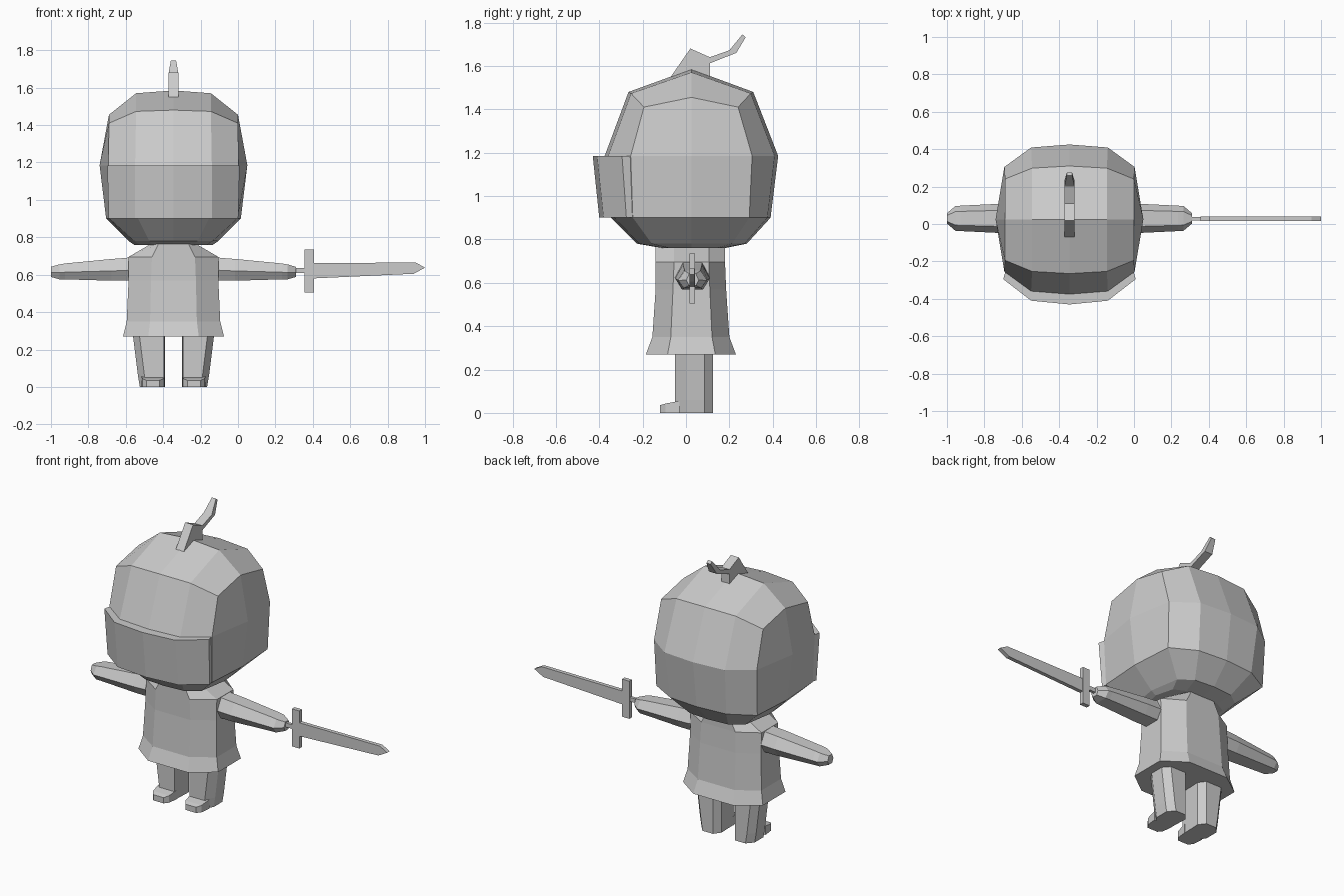
import bpy, bmesh
from mathutils import Vector

if "Cube" in bpy.data.objects:
    bpy.data.objects.remove(bpy.data.objects["Cube"])

CX, CY = -0.345, 0.025      # body axis

grey = bpy.data.materials.new("plain_grey")
grey.use_nodes = True
grey.diffuse_color = (0.6, 0.6, 0.6, 1)
grey.node_tree.nodes["Principled BSDF"].inputs["Base Color"].default_value = (0.6, 0.6, 0.6, 1)


def finish(name, bm):
    bmesh.ops.remove_doubles(bm, verts=bm.verts, dist=0.0005)
    bmesh.ops.recalc_face_normals(bm, faces=bm.faces)
    mesh = bpy.data.meshes.new(name)
    bm.to_mesh(mesh)
    bm.free()
    mesh.materials.append(grey)
    ob = bpy.data.objects.new(name, mesh)
    bpy.context.collection.objects.link(ob)
    return ob


def loft(bm, rings, start=True, end=True):
    """Skin a list of equal rings of points; return the vertex rings."""
    vs = [[bm.verts.new(p) for p in r] for r in rings]
    n = len(vs[0])
    for a, b in zip(vs, vs[1:]):
        for i in range(n):
            bm.faces.new((a[i], a[(i + 1) % n], b[(i + 1) % n], b[i]))
    if start:
        bm.faces.new(vs[0])
    if end:
        bm.faces.new(vs[-1])
    return vs


def slab(name, outline, place, half):
    """Flat outline given thickness; half may vary from point to point."""
    bm = bmesh.new()
    loft(bm, [[place(p, s * half(p)) for p in outline] for s in (-1, 1)])
    return finish(name, bm)


# Head: rounded box of twelve-sided rings, closed by a ridge on top
def head_ring(side, edge, mid, front, back, z, drop=0.0, side_z=None, depth=0.73):
    def y(target, k):
        return CY + (target - CY) * k
    zs = z if side_z is None else side_z
    low, sub = z - drop, z - drop * 0.1
    row = [(-edge, depth, low), (-mid, 0.96, sub), (0, 1, z),
           (mid, 0.96, sub), (edge, depth, low)]
    pts = [(CX + x, y(front, k), h) for x, k, h in row]
    pts.append((CX + side, CY, zs))
    pts += [(CX + x, y(back, k), h) for x, k, h in reversed(row)]
    pts.append((CX - side, CY, zs))
    return pts


bm = bmesh.new()
rings = loft(bm, [
    head_ring(0.21, 0.18, 0.11, -0.11, 0.18, 0.76),
    head_ring(0.24, 0.21, 0.13, -0.225, 0.28, 0.78),
    head_ring(0.36, 0.342, 0.19, -0.345, 0.39, 0.90),
    head_ring(0.395, 0.348, 0.205, -0.375, 0.425, 1.185, depth=0.70),
    head_ring(0.345, 0.345, 0.20, -0.265, 0.31, 1.48, drop=0.07, side_z=1.455, depth=0.755),
], end=False)
rim = rings[-1]
ridge = [rim[11]] + [bm.verts.new((CX + x, CY, z))
                     for x, z in ((-0.2, 1.57), (0, 1.585), (0.2, 1.57))] + [rim[5]]
for i in range(4):
    for a, b in ((rim[i], rim[i + 1]), (rim[10 - i], rim[9 - i])):
        bm.faces.new(list(dict.fromkeys((a, b, ridge[i + 1], ridge[i]))))
finish("head", bm)


# Face guard: bent plate standing proud of the lower face
def guard_ring(z, grow, centre, corner, edge):
    xs = (-edge, -0.205, 0, 0.205, edge)
    fronts = (corner, centre + 0.02, centre, centre + 0.02, corner)
    outer = [(CX + x, y, z) for x, y in zip(xs, fronts)]
    inner = [(CX + x * 0.93, y + grow, z) for x, y in zip(xs, fronts)]
    return outer + inner[::-1]


bm = bmesh.new()
loft(bm, [guard_ring(0.90, 0.09, -0.40, -0.275, 0.346),
          guard_ring(1.185, 0.09, -0.43, -0.295, 0.354)])
finish("face_guard", bm)

# Crest: bent spike sweeping backwards
slab("crest",
     [(-0.07, 1.55), (0.02, 1.68), (0.11, 1.64), (0.20, 1.672), (0.26, 1.745),
      (0.275, 1.732), (0.232, 1.66), (0.11, 1.612), (0.11, 1.54)],
     lambda p, t: (CX + t, p[0], p[1]),
     lambda p: 0.014 if p[1] > 1.7 else 0.027)


# Tunic: eight-sided, flared hem and sloping shoulders
def tunic_ring(half, flat, front, back, side, z):
    q = [(-flat, front), (flat, front), (half, CY - side), (half, CY + side),
         (flat, back), (-flat, back), (-half, CY + side), (-half, CY - side)]
    return [(CX + x, y, z) for x, y in q]


bm = bmesh.new()
loft(bm, [
    tunic_ring(0.27, 0.135, -0.185, 0.23, 0.11, 0.27),
    tunic_ring(0.25, 0.125, -0.155, 0.20, 0.095, 0.35),
    tunic_ring(0.24, 0.12, -0.14, 0.185, 0.085, 0.57),
    tunic_ring(0.24, 0.115, -0.14, 0.18, 0.08, 0.695),
    tunic_ring(0.12, 0.08, -0.14, 0.18, 0.08, 0.765),
])
finish("tunic", bm)


# Arms: six-sided, tapering to a blunt hand
def arm_ring(s, x, wide, low, high):
    mid = low + (high - low) * 0.45
    q = [(-wide, mid), (-wide * 0.55, high), (wide * 0.55, high),
         (wide, mid), (wide * 0.6, low), (-wide * 0.6, low)]
    return [(CX + s * x, 0.03 + y, z) for y, z in q]


for s, side in ((1, "left"), (-1, "right")):
    bm = bmesh.new()
    loft(bm, [arm_ring(s, 0.11, 0.08, 0.58, 0.735),
              arm_ring(s, 0.25, 0.08, 0.568, 0.69),
              arm_ring(s, 0.33, 0.08, 0.568, 0.684),
              arm_ring(s, 0.58, 0.068, 0.575, 0.66),
              arm_ring(s, 0.61, 0.066, 0.575, 0.655),
              arm_ring(s, 0.655, 0.028, 0.588, 0.642)])
    finish(side + "_arm", bm)

    # Legs: flat inner side, slightly tapering down
    def leg_ring(outer, z):
        q = [(0.05, -0.05), (outer - 0.035, -0.05), (outer, 0.0), (outer, 0.085),
             (outer - 0.035, 0.125), (0.075, 0.125), (0.045, 0.085)]
        return [(CX + s * x, y, z) for x, y in q]

    bm = bmesh.new()
    loft(bm, [leg_ring(0.18, 0.0), leg_ring(0.19, 0.06), leg_ring(0.22, 0.30)])
    finish(side + "_leg", bm)

    # Feet: low toe wedge in front of the leg
    def toe_ring(y, x0, x1, top):
        return [(CX + s * x, y, z) for x, z in
                ((x0, 0), (x1, 0), (x1, top), (x0, top))]

    bm = bmesh.new()
    loft(bm, [toe_ring(-0.12, 0.075, 0.145, 0.035),
              toe_ring(-0.095, 0.055, 0.165, 0.043),
              toe_ring(-0.03, 0.047, 0.172, 0.055)])
    finish(side + "_foot", bm)

# Sword: flat grip, cross guard and pointed blade held in the left hand
for name, outline, half in (
    ("sword_grip", [(0.29, 0.61), (0.36, 0.61), (0.36, 0.635), (0.29, 0.635)], 0.009),
    ("sword_guard", [(0.355, 0.505), (0.405, 0.505), (0.405, 0.735), (0.355, 0.735)], 0.013),
    ("sword_blade", [(0.40, 0.58), (0.94, 0.605), (1.0, 0.638), (0.95, 0.665), (0.40, 0.662)], 0.012),
):
    slab(name, outline, lambda p, t: (p[0], 0.028 + t, p[1]), lambda p, h=half: h)
